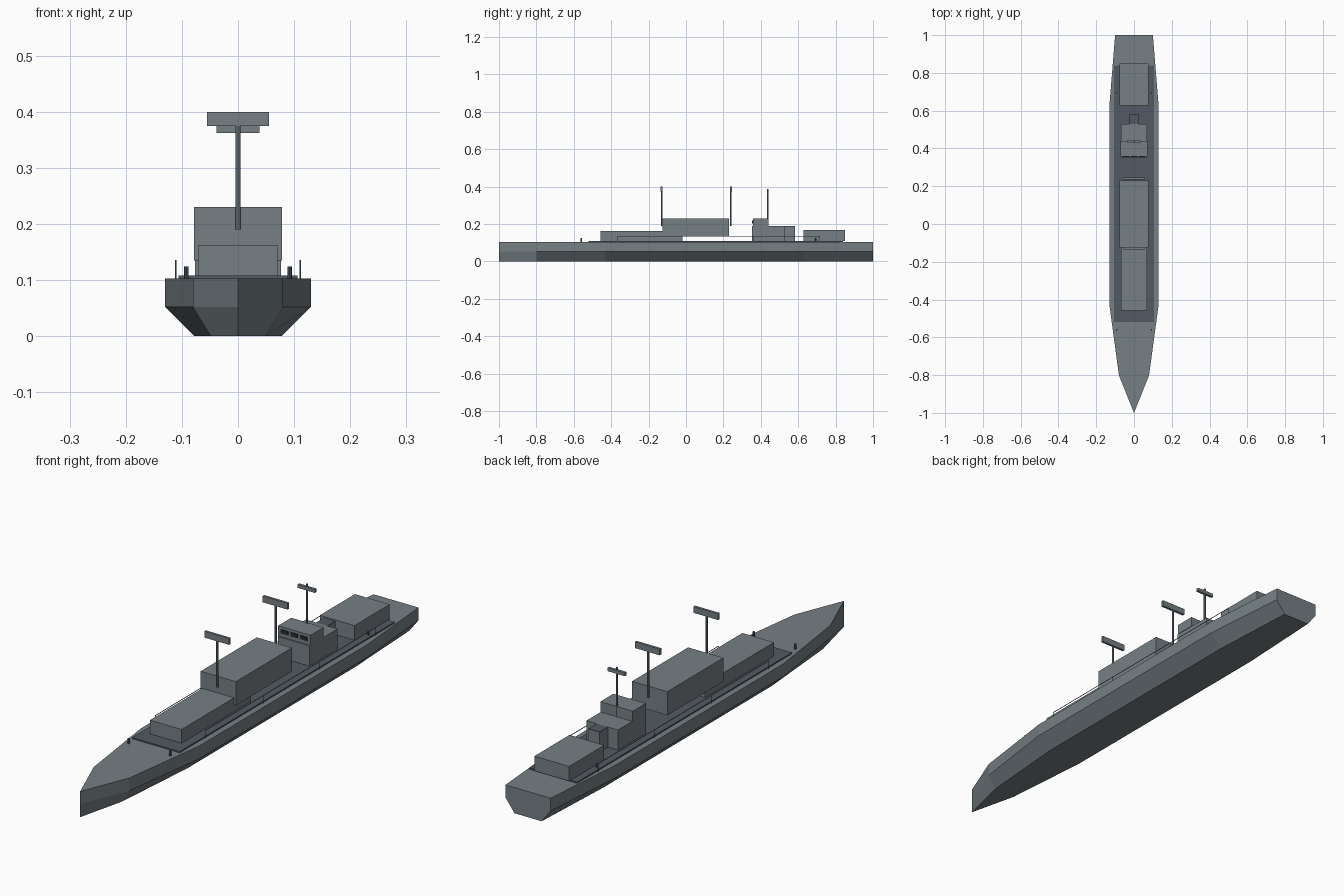
import bpy
import bmesh

cube = bpy.data.objects.get("Cube")
if cube:
    bpy.data.objects.remove(cube, do_unlink=True)


def material(name, rgb):
    m = bpy.data.materials.new(name)
    m.use_nodes = True
    m.diffuse_color = (*rgb, 1)
    m.node_tree.nodes["Principled BSDF"].inputs["Base Color"].default_value = (*rgb, 1)
    return m


GREY = material("hull grey", (0.18, 0.215, 0.23))
DARK = material("deck slate", (0.085, 0.102, 0.122))
BLACK = material("window dark", (0.02, 0.025, 0.03))


def finish(name, bm, *mats):
    bmesh.ops.recalc_face_normals(bm, faces=bm.faces[:])
    mesh = bpy.data.meshes.new(name)
    bm.to_mesh(mesh)
    bm.free()
    for m in mats:
        mesh.materials.append(m)
    ob = bpy.data.objects.new(name, mesh)
    bpy.context.collection.objects.link(ob)
    return ob


def box(name, xs, ys, zs, mat):
    """Box from its lower and upper limits on each axis."""
    bm = bmesh.new()
    bmesh.ops.create_cube(bm, size=1)
    for v in bm.verts:
        v.co = [lim[0] if c < 0 else lim[1] for c, lim in zip(v.co, (xs, ys, zs))]
    return finish(name, bm, mat)


def centred(name, half, ys, zs, mat=GREY):
    return box(name, (-half, half), ys, zs, mat)


def rod(name, x, y, z0, z1, r, mat=GREY):
    bm = bmesh.new()
    bmesh.ops.create_cone(bm, cap_ends=True, segments=8, radius1=r, radius2=r, depth=z1 - z0)
    bmesh.ops.translate(bm, verts=bm.verts[:], vec=(x, y, (z0 + z1) / 2))
    return finish(name, bm, mat)


# Hull: chined section lofted through stations, closing to a vertical stem
DECK = 0.103
CHINE = 0.052
bm = bmesh.new()
rings = []
for y, w in ((-0.8, 0.08), (-0.43, 0.13), (0.63, 0.13), (1, 0.1)):
    section = ((-w, DECK), (-w, CHINE), (-0.6 * w, 0), (0.6 * w, 0), (w, CHINE), (w, DECK))
    rings.append([bm.verts.new((x, y, z)) for x, z in section])
for a, b in zip(rings, rings[1:]):
    for i in range(6):
        j = (i + 1) % 6
        bm.faces.new((a[i], a[j], b[j], b[i]))
bm.faces.new(rings[-1])
top, mid, low = [bm.verts.new((0, -1, z)) for z in (DECK, CHINE, 0)]
p = rings[0]
for face in ((p[0], p[1], mid, top), (p[1], p[2], low, mid), (p[2], p[3], low),
             (p[3], p[4], mid, low), (p[4], p[5], top, mid), (p[5], p[0], top)):
    bm.faces.new(face)
finish("hull", bm, GREY)

# Raised deck and superstructure
FLOOR = 0.108
centred("deck_plate", 0.106, (-0.52, 0.84), (0.1, FLOOR), DARK)
centred("forward_house", 0.07, (-0.457, -0.02), (FLOOR, 0.163))
centred("main_block", 0.078, (-0.125, 0.23), (0.135, 0.23))
centred("bridge_base", 0.07, (0.352, 0.53), (FLOOR, 0.189))
centred("bridge_top", 0.072, (0.357, 0.44), (0.189, 0.23))
centred("aft_house", 0.077, (0.628, 0.85), (FLOOR, 0.167))
centred("aft_locker", 0.025, (0.53, 0.582), (FLOOR, 0.186))
centred("aft_locker_roof", 0.025, (0.53, 0.582), (0.186, 0.189), DARK)

# Bridge windows
for i in (-1, 0, 1):
    x = i * 0.043
    box("bridge_window", (x - 0.016, x + 0.016), (0.354, 0.358), (0.204, 0.219), BLACK)

# Masts with crossbars
for label, y, base, tip, half, bar in (("forward", -0.13, 0.19, 0.4, 0.055, (0.375, 0.4)),
                                       ("middle", 0.24, 0.19, 0.4, 0.055, (0.375, 0.4)),
                                       ("aft", 0.437, 0.19, 0.387, 0.038, (0.362, 0.376))):
    rod(label + "_mast", 0, y, base, tip - 0.001, 0.0045)
    centred(label + "_crossbar", half, (y - 0.005, y + 0.005), bar)

# Bollards and side railings
for side, s in (("left", 1), ("right", -1)):
    for y in (-0.56, 0.695):
        rod(side + "_bollard", s * 0.092, y, DECK, 0.124, 0.004, DARK)
    x = s * 0.111
    for y in (-0.365, 0, 0.36, 0.715):
        rod(side + "_rail_post", x, y, DECK, 0.135, 0.001)
    box(side + "_rail", (x - 0.001, x + 0.001), (-0.365, 0.715), (0.134, 0.136), GREY)
